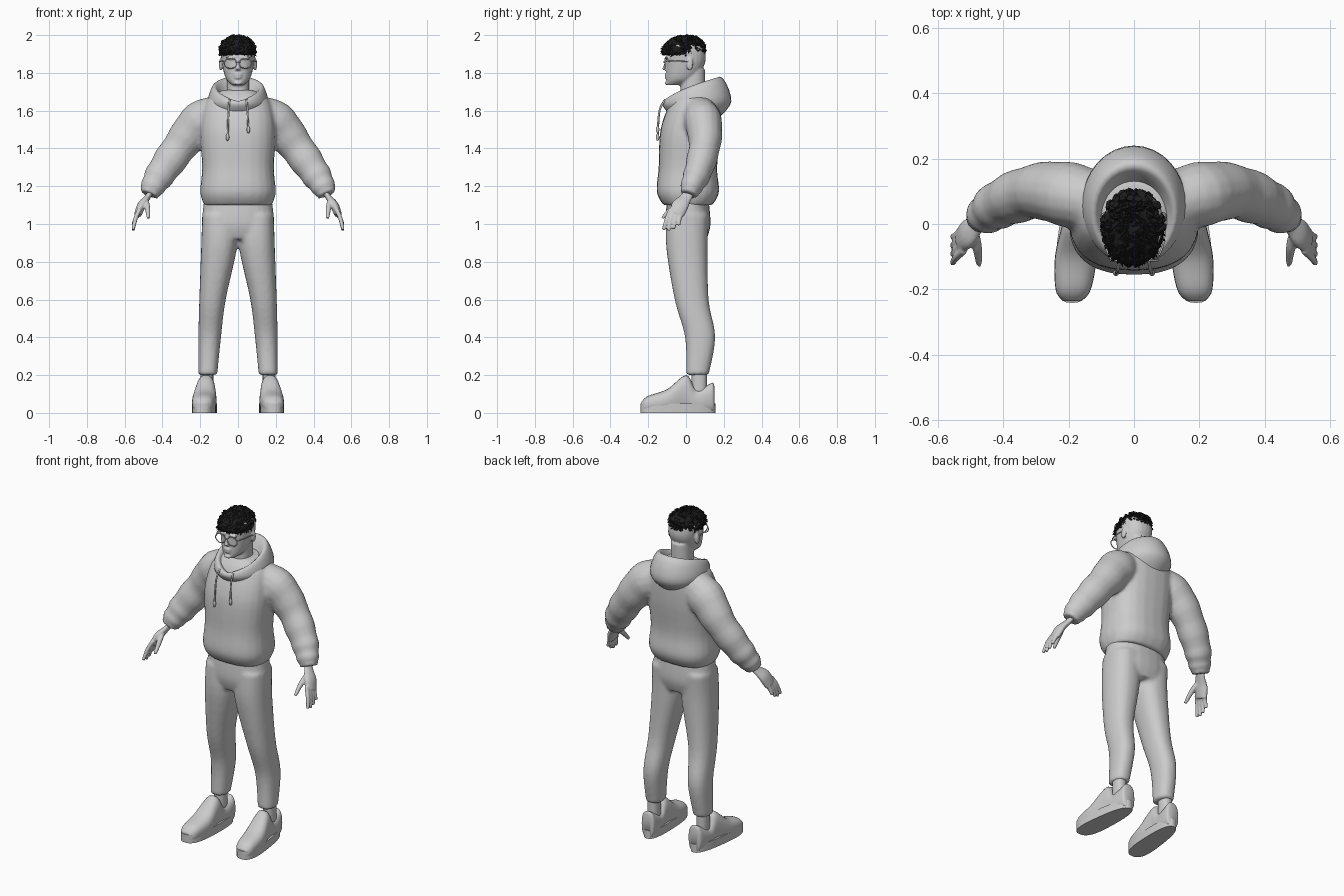
import bpy, bmesh, math, random
from mathutils import Vector, Matrix, noise

cube = bpy.data.objects.get("Cube")
if cube:
    bpy.data.objects.remove(cube)
random.seed(4)
SIDES = (1, -1)
X, Y, Z = Vector((1, 0, 0)), Vector((0, 1, 0)), Vector((0, 0, 1))


def material(name, value):
    mat = bpy.data.materials.new(name)
    mat.use_nodes = True
    mat.diffuse_color = (value, value, value, 1)
    mat.node_tree.nodes["Principled BSDF"].inputs["Base Color"].default_value = mat.diffuse_color
    return mat


GREY = material("light grey", 0.6)
BLACK = material("black hair", 0.012)


def spline(rows, steps=5):
    """Smooth curve through rows of any length."""
    rows = [Vector(row) for row in rows]
    result = []
    for i in range(len(rows) - 1):
        a, b, c = rows[max(i - 1, 0)], rows[i], rows[i + 1]
        d = rows[min(i + 2, len(rows) - 1)]
        for step in range(steps):
            t = step / steps
            bend = (a * 2 - b * 5 + c * 4 - d) * t * t + (b * 3 - a - c * 3 + d) * t ** 3
            result.append(b + ((c - a) * t + bend) / 2)
    return result + [rows[-1]]


def ring(centre, u, v, power=2.0, count=24):
    """Superellipse loop with half axes u and v."""
    points = []
    for i in range(count):
        angle = math.tau * i / count
        ca, sa = math.cos(angle), math.sin(angle)
        points.append(centre + u * math.copysign(abs(ca) ** (2 / power), ca)
                      + v * math.copysign(abs(sa) ** (2 / power), sa))
    return points


def loft(bm, rings, caps=True):
    loops = [[bm.verts.new(point) for point in points] for points in rings]
    for low, high in zip(loops, loops[1:]):
        for i in range(len(low)):
            j = (i + 1) % len(low)
            bm.faces.new((low[i], low[j], high[j], high[i]))
    if caps:
        bm.faces.new(loops[0])
        bm.faces.new(loops[-1])


def stack(bm, rows, side=1, power=2.3):
    """Level rings from rows of height, x, half width, y, half depth."""
    loft(bm, [ring(Vector((side * x, y, z)), X * width, Y * depth, power)
              for z, x, width, y, depth in spline(rows)])


def tube(bm, rows, side=1, flat=1.0, ripple=0.0):
    """Limb from rows of x, y, z, radius; flat scales the second radius."""
    rows = spline(rows)
    centres = [Vector((side * row[0], row[1], row[2])) for row in rows]
    last = len(rows) - 1
    rings = []
    for i, row in enumerate(rows):
        tangent = (centres[min(i + 1, last)] - centres[max(i - 1, 0)]).normalized()
        along = Y if abs(tangent.y) < 0.9 else X
        u = (along - tangent * along.dot(tangent)).normalized()
        t = i / last
        radius = row[3] * (1 + ripple * t * math.sin(t * 40))
        rings.append(ring(centres[i], u * radius, tangent.cross(u) * radius * flat, count=16))
    loft(bm, rings)


def ball(bm, centre, size):
    place = Matrix.LocRotScale(Vector(centre), None, Vector(size))
    bmesh.ops.create_uvsphere(bm, u_segments=16, v_segments=10, radius=1, matrix=place)


def finish(name, bm, mat=GREY, voxel=0.0, smooth=True):
    """Make the object; a voxel size fuses its overlapping pieces."""
    bmesh.ops.recalc_face_normals(bm, faces=bm.faces)
    mesh = bpy.data.meshes.new(name)
    bm.to_mesh(mesh)
    bm.free()
    mesh.materials.append(mat)
    mesh.polygons.foreach_set("use_smooth", [smooth] * len(mesh.polygons))
    ob = bpy.data.objects.new(name, mesh)
    bpy.context.collection.objects.link(ob)
    if voxel:
        merge = ob.modifiers.new("merge", "REMESH")
        merge.mode, merge.voxel_size, merge.use_smooth_shade = "VOXEL", voxel, True
        relax = ob.modifiers.new("relax", "SMOOTH")
        relax.factor, relax.iterations = 0.5, 4
    return ob


# Hoodie body and sleeves
bm = bmesh.new()
stack(bm, [(1.1, 0, .18, .01, .13), (1.17, 0, .2, .01, .165), (1.3, 0, .19, .01, .155),
           (1.5, 0, .2, .025, .16), (1.65, 0, .17, .05, .13), (1.71, 0, .08, .05, .08)], power=2.5)
for side in SIDES:
    tube(bm, [(.1, .06, 1.58, .09), (.2, .09, 1.54, .1), (.3, .1, 1.42, .085), (.4, .065, 1.28, .075),
              (.45, .03, 1.2, .06), (.47, .015, 1.155, .045)], side, flat=1.1, ripple=.07)
finish("hoodie", bm, voxel=.011)

# Hood lying around the neck: outer shell, rim, then inside
bm = bmesh.new()
rings = []
for width, front, back, low, high in spline([
        (.11, -.09, .16, 1.58, 1.55), (.16, -.125, .24, 1.63, 1.65),
        (.125, -.11, .18, 1.65, 1.78), (.07, -.06, .1, 1.62, 1.64)]):
    loop = []
    for i in range(32):
        angle = math.tau * i / 32
        t = (1 - math.cos(angle)) / 2
        loop.append(Vector((width * math.sin(angle), front + (back - front) * t,
                            low + (high - low) * t ** .65)))
    rings.append(loop)
loft(bm, rings)
finish("hood", bm)

# Drawstrings with tips, the right one longer
bm = bmesh.new()
for side in SIDES:
    end = 1.48 + .02 * side
    tube(bm, [(.045, -.11, 1.66, .005), (.05, -.14, 1.6, .005), (.055, -.15, end, .005)], side)
    ball(bm, (side * .055, -.15, end), (.009, .009, .02))
finish("drawstrings", bm)

# Trousers
bm = bmesh.new()
stack(bm, [(1.13, 0, .18, .01, .11), (1, 0, .19, .01, .12), (.92, 0, .16, .01, .1)])
for side in SIDES:
    stack(bm, [(1.05, .1, .09, .01, .11), (.88, .1, .095, .005, .11), (.6, .135, .07, .03, .09),
               (.4, .15, .06, .075, .08), (.2, .16, .05, .06, .06)], side)
finish("trousers", bm, voxel=.011)

# Ankles
bm = bmesh.new()
for side in SIDES:
    stack(bm, [(z, .165, .034, .07, .04) for z in (.25, .1)], side)
finish("ankles", bm)

# Shoes: uppers lofted toe to heel, on flat soles that widen to the toe
upper, sole = bmesh.new(), bmesh.new()
for side in SIDES:
    loft(upper, [ring(Vector((side * (.17 - .08 * y), y, top / 2)), X * width, Z * top / 2, 2.5)
                 for y, width, top in spline([
                     (-.235, .03, .06), (-.2, .054, .09), (-.1, .064, .125), (0, .05, .2),
                     (.05, .048, .13), (.1, .047, .14), (.14, .042, .16), (.15, .03, .14)])])
    outline = []
    for point in ring(Vector((0, -.043, 0)), X, Y * .199, 2.7, 32):
        width = .058 - .05 * point.y
        outline.append(Vector((side * (.17 - .08 * point.y + point.x * width), point.y, 0)))
    loft(sole, [outline, [point + Z * .05 for point in outline]])
finish("shoe_uppers", upper)
soles = finish("shoe_soles", sole)

# Hands: palm, four fingers and thumb
bm = bmesh.new()
for side in SIDES:
    tube(bm, [(.455, .02, 1.18, .03), (.48, 0, 1.14, .032), (.51, -.03, 1.1, .045),
              (.53, -.05, 1.05, .04)], side, flat=.5)
    for finger in range(4):
        y = .022 * finger - .08
        tip = .97 - .012 * math.sin(finger * 1.2) + .006 * finger
        tube(bm, [(.52, y, 1.08, .012), (.542, y - .02, 1.03, .012),
                  (.556, y - .04 + .005 * finger, tip, .009)], side)
    tube(bm, [(.49, -.02, 1.13, .014), (.48, -.07, 1.09, .015), (.474, -.125, 1.03, .009)], side)
finish("hands", bm, voxel=.005)

# Head and neck with nose, lips, chin and ears; the face stays on one plane
bm = bmesh.new()
FACE = .104
stack(bm, [(z, 0, width, (back - FACE) / 2, (back + FACE) / 2) for z, width, back in (
    (1.735, .03, -.02), (1.77, .064, .05), (1.85, .085, .1), (1.92, .09, .1), (1.95, .08, .08))])
stack(bm, [(z, 0, .06, .035, .065) for z in (1.6, 1.82)])
tube(bm, [(0, -.1, 1.87, .008), (0, -.108, 1.84, .01), (0, -.114, 1.815, .014)])
for z, width in ((1.79, .024), (1.776, .02), (1.745, .022)):
    ball(bm, (0, -FACE, z), (width, .01, .008))
for side in SIDES:
    ball(bm, (side * .092, .02, 1.845), (.009, .018, .035))
    ball(bm, (side * .04, -FACE, 1.88), (.03, .009, .007))
finish("head", bm, voxel=.0055)

# Glasses: rims, bridge and side arms
bm = bmesh.new()
WIRE = .003
for side in SIDES:
    loops = []
    for i in range(29):
        angle = math.tau * i / 28
        spoke = Vector((math.cos(angle), 0, math.sin(angle)))
        centre = Vector((side * .04 + spoke.x * .033, -.112, 1.85 + spoke.z * .027))
        loops.append(ring(centre, spoke * WIRE, Y * WIRE, count=6))
    loft(bm, loops, caps=False)
    tube(bm, [(.07, -.11, 1.86, WIRE), (.09, -.06, 1.863, WIRE), (.096, .02, 1.86, WIRE)], side)
tube(bm, [(-.01, -.112, 1.855, WIRE), (0, -.119, 1.858, WIRE), (.01, -.112, 1.855, WIRE)])
finish("glasses", bm)

# Hair: noisy cap cut off above the ears, with short tufts lying over it
bm = bmesh.new()
middle, size = Vector((-.003, -.013, 1.915)), Vector((.093, .114, .078))
bmesh.ops.create_icosphere(bm, subdivisions=4, radius=1)
for vert in bm.verts:
    out = vert.co.copy()
    vert.co = middle + out * size * (1 + .07 * noise.noise(out * 5))
    hairline = 1.885 - .12 * vert.co.y + .008 * noise.noise(out * 9)
    vert.co.z = max(vert.co.z, hairline)
for tuft in range(330):
    angle, height = random.uniform(0, math.tau), random.uniform(-.25, 1)
    level = math.sqrt(1 - height * height)
    out = Vector((math.cos(angle) * level, math.sin(angle) * level, height))
    lie = Vector((random.uniform(-.6, .6), -.5, -.5)) + out * .35
    turn = lie.to_track_quat("Z", "Y").to_matrix().to_4x4()
    bmesh.ops.create_cone(bm, cap_ends=True, segments=5, radius1=.013, radius2=.001,
                          depth=random.uniform(.025, .042),
                          matrix=Matrix.Translation(middle + out * size * .95) @ turn)
finish("hair", bm, BLACK, smooth=False)

# Crisp edges on the soles
bpy.ops.object.select_all(action="DESELECT")
soles.select_set(True)
bpy.context.view_layer.objects.active = soles
bpy.ops.object.shade_smooth_by_angle(angle=math.radians(40))
